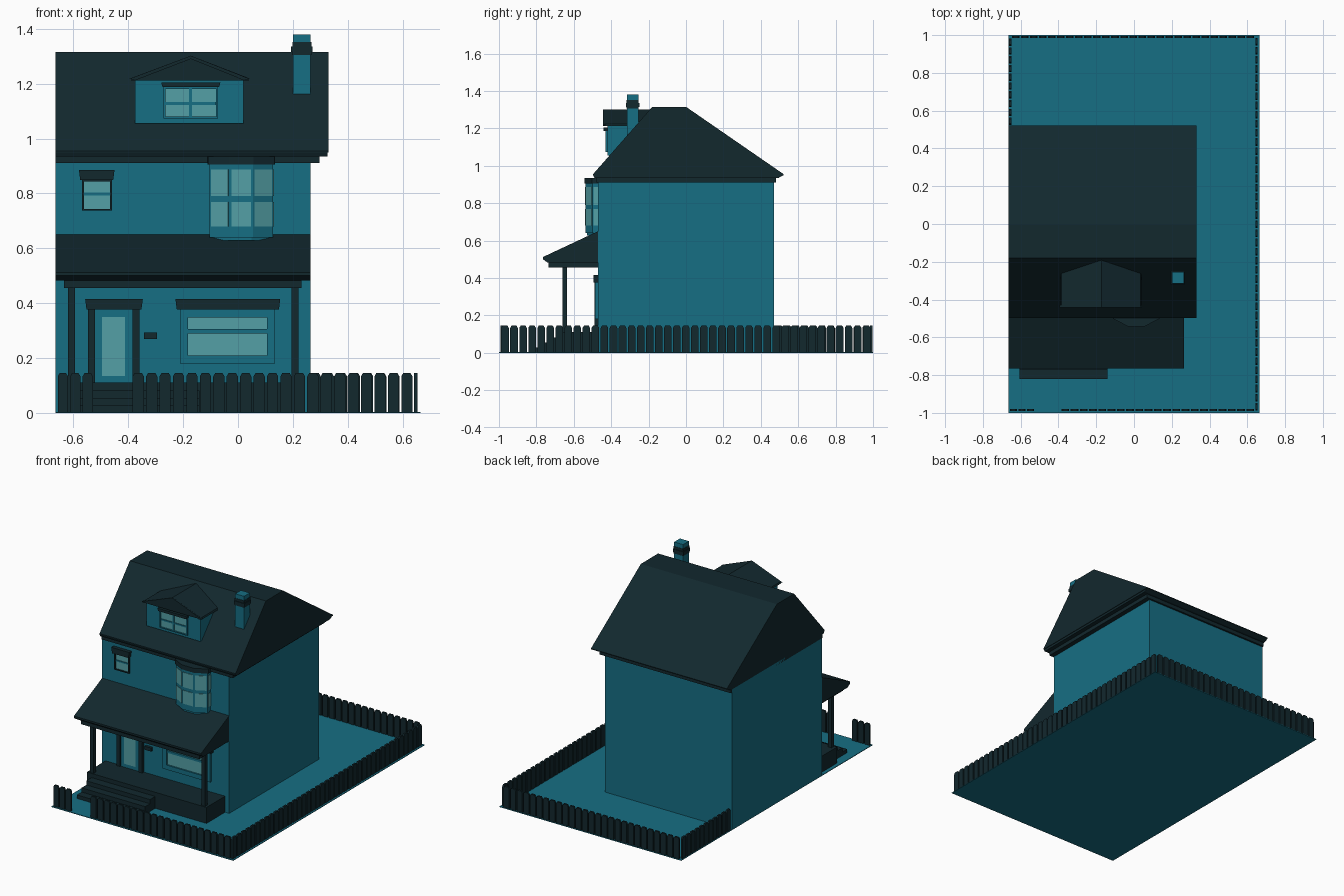
import bpy, bmesh, math
from mathutils import Vector

if "Cube" in bpy.data.objects:
    bpy.data.objects.remove(bpy.data.objects["Cube"])


def mat(name, c):
    m = bpy.data.materials.new(name)
    m.diffuse_color = (*c, 1)
    m.use_nodes = True
    m.node_tree.nodes["Principled BSDF"].inputs["Base Color"].default_value = m.diffuse_color
    return m


TEAL = mat("teal", (0.008, 0.156, 0.23))
DARK = mat("dark", (0.006, 0.021, 0.027))
GLASS = mat("glass", (0.087, 0.35, 0.38))


def finish(name, bm, m):
    bmesh.ops.recalc_face_normals(bm, faces=bm.faces)
    me = bpy.data.meshes.new(name)
    bm.to_mesh(me)
    bm.free()
    me.materials.append(m)
    ob = bpy.data.objects.new(name, me)
    bpy.context.collection.objects.link(ob)
    return ob


def prism(name, pts, a, b, axis, m):
    """Extrude a 2D profile from a to b along an axis (remaining axes in xyz order)."""
    i = "xyz".index(axis)

    def put(p, t):
        v = list(p)
        v.insert(i, t)
        return v
    bm = bmesh.new()
    lo = [bm.verts.new(put(p, a)) for p in pts]
    hi = [bm.verts.new(put(p, b)) for p in pts]
    bm.faces.new(lo)
    bm.faces.new(hi)
    for k in range(len(pts)):
        j = (k + 1) % len(pts)
        bm.faces.new((lo[k], lo[j], hi[j], hi[k]))
    return finish(name, bm, m)


def box(name, x0, x1, y0, y1, z0, z1, m):
    return prism(name, [(x0, y0), (x1, y0), (x1, y1), (x0, y1)], z0, z1, "z", m)


def frame(name, x0, x1, z0, z1, w, y0, y1, m):
    """Four bars of width w around an opening."""
    box(name + "_left", x0, x0 + w, y0, y1, z0, z1, m)
    box(name + "_right", x1 - w, x1, y0, y1, z0, z1, m)
    box(name + "_bottom", x0 + w, x1 - w, y0, y1, z0, z0 + w, m)
    box(name + "_top", x0 + w, x1 - w, y0, y1, z1 - w, z1, m)


def header(name, x0, x1, z0, z1, y):
    """Window head, slightly wider at the bottom, with a thin lip."""
    prism(name, [(x0 + .005, z0), (x1 - .005, z0), (x1, z1), (x0, z1)], y - .025, y + .01, "y", DARK)


W = -0.47  # front wall plane

# Lot and house body
box("ground", -.665, .665, -1, 1, 0, .004, TEAL)
box("house_walls", -.665, .265, W, .47, .002, .93, TEAL)

# Main roof with flat ridge, fascia and soffit
prism("main_roof", [(-.497, .955), (-.18, 1.315), (0, 1.315), (.522, .955), (.522, .95), (-.497, .95)],
      -.665, .33, "x", DARK)
prism("roof_fascia", [(-.49, .935), (-.497, .95), (.522, .95), (.495, .935)], -.665, .326, "x", DARK)
box("roof_soffit", -.665, .297, -.478, .482, .91, .936, DARK)

# Chimney
box("chimney", .2, .265, -.315, -.255, 1.1, 1.38, TEAL)
box("chimney_band", .194, .271, -.321, -.249, 1.315, 1.335, DARK)
box("chimney_band_upper", .198, .267, -.317, -.253, 1.305, 1.352, DARK)

# Dormer
box("dormer_walls", -.375, .02, -.42, -.2, 1.055, 1.22, TEAL)
prism("dormer_roof", [(-.39, 1.212), (-.385, 1.222), (-.172, 1.302), (.035, 1.222), (.04, 1.212)],
      -.437, -.15, "y", DARK)
for s, x in ((1, -.395), (-1, .042)):
    prism("dormer_rake", [(x, 1.218), (-.172, 1.302), (-.172, 1.29), (x + s * .02, 1.212)],
          -.443, -.43, "y", DARK)
frame("dormer_window_frame", -.272, -.072, 1.073, 1.187, .007, -.43, -.415, TEAL)
box("dormer_glass", -.265, -.08, -.424, -.415, 1.08, 1.18, GLASS)
box("dormer_mullion", -.178, -.168, -.429, -.415, 1.08, 1.18, TEAL)
box("dormer_transom", -.265, -.08, -.428, -.415, 1.123, 1.133, TEAL)
header("dormer_header", -.28, -.064, 1.187, 1.205, -.417)

# Small upper window
frame("small_window_frame", -.568, -.46, .737, .85, .007, W - .012, W + .01, DARK)
box("small_window_glass", -.562, -.466, W - .005, W + .01, .743, .845, GLASS)
box("small_window_bar", -.562, -.466, W - .009, W + .01, .793, .803, TEAL)
header("small_window_header", -.58, -.45, .848, .886, W)

# Bay window: faceted body, cap, and panes on each facet
CX, CY = .012, W


def bay(s):
    return [(CX + sx * x * s, CY + y * s) for sx, x, y in (
        (-1, .117, .02), (-1, .115, -.03), (-1, .042, -.068), (1, .042, -.068), (1, .115, -.03), (1, .117, .02))]


prism("bay_body", bay(1), .64, .91, "z", TEAL)
prism("bay_base", bay(.88), .628, .642, "z", TEAL)
prism("bay_cap", bay(1.06), .905, .935, "z", DARK)
b = bay(1)
for p, q in zip(b[1:-1], b[2:]):
    p, q = Vector(p), Vector(q)
    d = (q - p).normalized()
    n = Vector((d.y, -d.x)) * .003
    p, q = p + d * .006, q - d * .006
    for z0, z1 in ((.68, .768), (.79, .887)):
        prism("bay_glass", [p - n, q - n, q + n, p + n], z0, z1, "z", GLASS)

# Porch: roof, beam, posts, deck and steps
prism("porch_roof", [(W, .65), (-.765, .512), (-.765, .5), (-.74, .482), (W, .482)], -.665, .265, "x", DARK)
box("porch_beam", -.635, .232, -.735, W, .455, .484, DARK)
for x in (-.62, .195):
    box("porch_post", x, x + .025, -.66, -.635, .1, .46, DARK)
box("porch_deck", -.64, .235, -.665, W + .01, .001, .11, DARK)
for i in range(3):
    box("porch_step", -.605, -.14, -.82 + .05 * i, -.66, .001, .0275 * (i + 1), DARK)

# Front door
box("door", -.522, -.383, W - .01, W + .01, .11, .38, TEAL)
box("door_glass", -.495, -.412, W - .014, W, .135, .35, GLASS)
for x in (-.547, -.385):
    box("door_jamb", x, x + .026, W - .018, W + .01, .11, .38, DARK)
header("door_header", -.557, -.347, .376, .415, W)
box("mailbox", -.342, -.295, W - .018, W + .01, .27, .293, DARK)

# Large ground floor window
frame("large_window_frame", -.212, .135, .18, .378, .03, W - .016, W + .01, TEAL)
box("large_window_glass", -.182, .105, W - .006, W + .01, .21, .36, GLASS)
box("large_window_bar", -.182, .105, W - .012, W + .01, .29, .305, TEAL)
header("large_window_header", -.228, .154, .376, .415, W)


# Picket fence runs
def fence(name, start, end, axis, c):
    n = max(1, round((end - start) / .048))
    step = (end - start) / n
    for i in range(n):
        a, e = start + i * step + .004, start + (i + 1) * step - .004
        prism(name, [(a, .002), (e, .002), (e, .133), (e - .007, .145), (a + .007, .145), (a, .133)],
              c - .006, c + .006, axis, DARK)


fence("front_fence_left", -.661, -.525, "y", -.985)
fence("front_fence_right", -.388, .64, "y", -.985)
fence("back_fence", -.65, .64, "y", .99)
fence("right_fence", -.992, .99, "x", .648)
fence("left_fence", .475, .985, "x", -.655)
